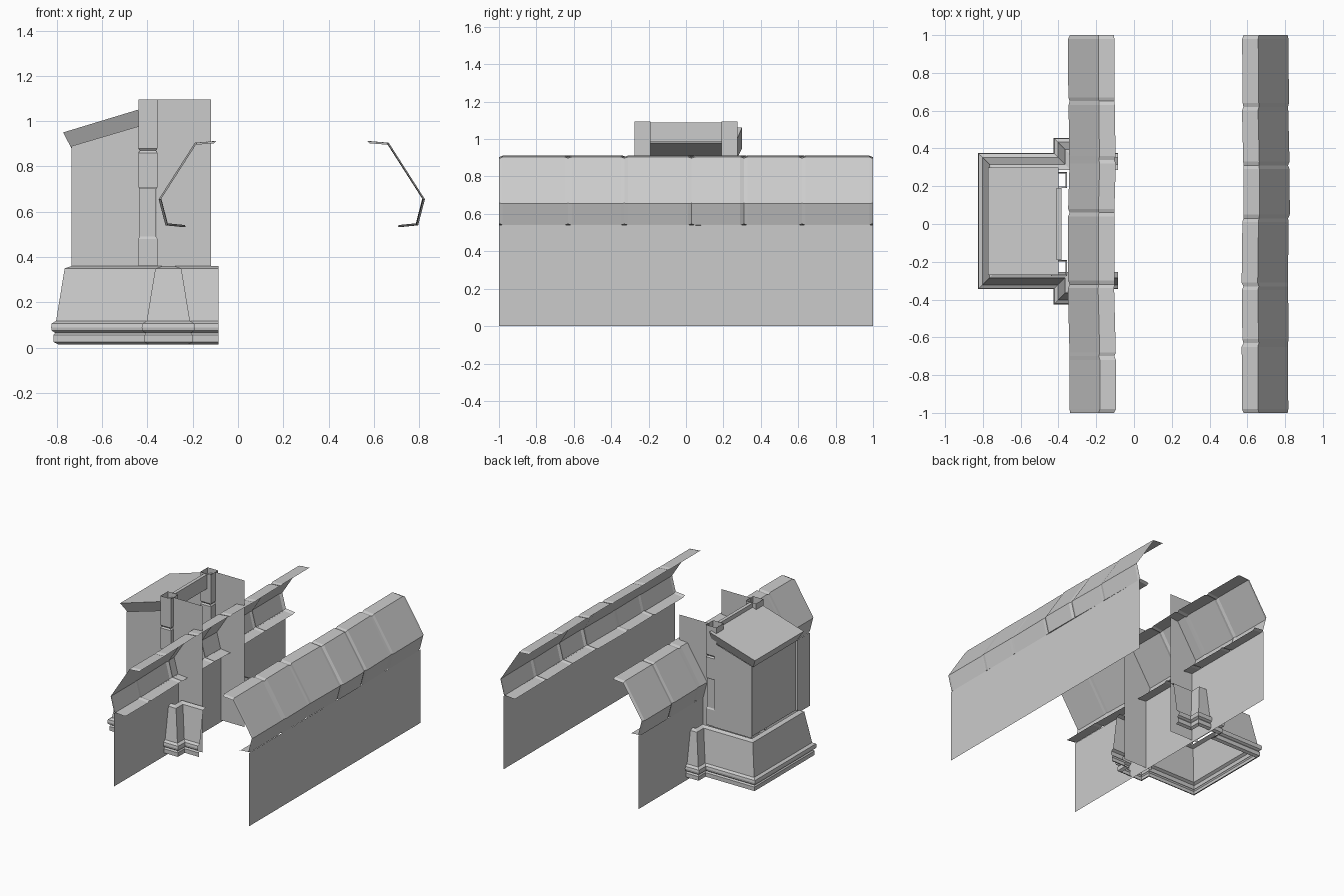
import bpy, bmesh, random
from mathutils import Vector

random.seed(4)
cube = bpy.data.objects.get("Cube")
if cube:
    bpy.data.objects.remove(cube)

stone = bpy.data.materials.new("grey stone")
stone.use_nodes = True
GREY = (0.6, 0.6, 0.6, 1)
stone.diffuse_color = GREY
stone.node_tree.nodes["Principled BSDF"].inputs["Base Color"].default_value = GREY

MID = 0.015  # y centre of the buttress


def finish(bm, name):
    mesh = bpy.data.meshes.new(name)
    bm.to_mesh(mesh)
    bm.free()
    mesh.materials.append(stone)
    obj = bpy.data.objects.new(name, mesh)
    bpy.context.collection.objects.link(obj)
    return obj


def loft(name, rings, closed=False, caps=False, flip=False):
    """Skin a row of equal-length rings with quads."""
    bm = bmesh.new()
    rows = [[bm.verts.new(p) for p in ring] for ring in rings]
    count = len(rows[0])
    for a, b in zip(rows, rows[1:]):
        for i in range(count if closed else count - 1):
            j = (i + 1) % count
            bm.faces.new((a[i], a[j], b[j], b[i]))
    if caps:
        bm.faces.new(rows[0][::-1])
        bm.faces.new(rows[-1])
        bmesh.ops.recalc_face_normals(bm, faces=bm.faces)
    if flip:
        bmesh.ops.reverse_faces(bm, faces=bm.faces)
    return finish(bm, name)


def rect(x0, x1, y0, y1, z):
    return [(x0, y0, z), (x1, y0, z), (x1, y1, z), (x0, y1, z)]


# Coping cross-section: top lip, slope, undercut and bottom flange
COPING = [(0.575, 0.912), (0.66, 0.905), (0.82, 0.655), (0.79, 0.54), (0.71, 0.532)]


def coping(name, joints, place, flip):
    def ring(y, shrink, jitter):
        centre = Vector((0.69, 0.72))
        pts = [centre + (Vector(p) - centre) * (1 - shrink) for p in COPING]
        return [(place(p.x + jitter), y, p.y) for p in pts]

    rings = [ring(-1, 0.05, 0)]
    edges = [-1] + joints + [1]
    for start, end in zip(edges, edges[1:]):
        # each stone sits slightly differently, with a groove between stones
        rings.append(ring(start + 0.02, 0, random.uniform(-0.006, 0.006)))
        rings.append(ring(end - 0.02, 0, random.uniform(-0.006, 0.006)))
        rings.append(ring(end, 0.05 if end == 1 else 0.035, 0))
    loft(name, rings, flip=flip)


def wall(name, x, flip):
    loft(name, [[(x, -1, 0), (x, 1, 0)], [(x, -1, 0.54), (x, 1, 0.54)]], flip=flip)


# Parapet walls with coping stones
coping("left_coping", [-0.63, -0.33, 0.03, 0.31, 0.62], lambda x: x, False)
coping("right_coping", [-0.7, -0.32, 0.06, 0.34, 0.65], lambda x: 0.475 - x, True)
wall("left_wall", 0.788, False)
wall("right_wall", -0.312, True)


# Buttress plinth: stepped plan swept up a moulded profile
def plinth_ring(inset, z):
    back, wing, side = -0.825 + inset, 0.44 - inset, 0.36 - inset
    wing_a, wing_b = -0.425 + inset, -0.19 - inset
    half = [(-0.085, side), (wing_b, side), (wing_b, wing),
            (wing_a, wing), (wing_a, side), (back, side)]
    full = half + [(x, -y) for x, y in reversed(half)]
    return [(x, y + MID, z) for x, y in full]


PLINTH = [(0.03, 0.015), (0.01, 0.025), (0.01, 0.055), (0.018, 0.065),
          (0.003, 0.075), (0, 0.09), (0.003, 0.107), (0.022, 0.118),
          (0.06, 0.35), (0.09, 0.36)]
loft("buttress_plinth", [plinth_ring(i, z) for i, z in PLINTH])

# Buttress body: two sides and a back face with a sunken panel
BACK, FRONT, HALF = -0.735, -0.43, 0.265
bm = bmesh.new()


def quad(*pts):
    return bm.faces.new([bm.verts.new(p) for p in pts])


y0, y1 = MID - HALF, MID + HALF
for y in (y0, y1):
    side = [(BACK, y, 0.36), (FRONT, y, 0.36), (FRONT, y, 0.98), (BACK, y, 0.89)]
    quad(*(side if y == y0 else side[::-1]))
panel = quad((BACK, y1, 0.36), (BACK, y0, 0.36), (BACK, y0, 0.89), (BACK, y1, 0.89))
bmesh.ops.inset_region(bm, faces=[panel], thickness=0.04)
bmesh.ops.inset_region(bm, faces=[panel], thickness=0.008, depth=-0.018)
finish(bm, "buttress_body")


# Sloping roof slab, narrower underneath
def roof_ring(x0, z0, z1, half):
    return [(x0, MID - half, z0), (-0.4, MID - half, z1),
            (-0.4, MID + half, z1), (x0, MID + half, z0)]


loft("buttress_roof", [roof_ring(-0.735, 0.88, 0.98, 0.25),
                       roof_ring(-0.772, 0.95, 1.063, 0.285)], closed=True, caps=True)

# Pilasters with a recessed waist, and the flat cheek walls beside them
WAIST = [(0, 0.36), (0, 0.48), (0.006, 0.49), (0.006, 0.7), (0, 0.71),
         (0, 0.86), (0.008, 0.87), (0, 0.88), (0, 1.095)]
for word, s in (("left", 1), ("right", -1)):
    rings = []
    for d, z in WAIST:
        a, b = sorted((s * (0.19 + d), s * (0.275 - d)))
        rings.append(rect(-0.44 + d, -0.355 - d, a, b, z))
    loft(word + "_pilaster", rings, closed=True)
    y = s * 0.245
    loft(word + "_cheek", [[(-0.36, y, 0.015), (-0.12, y, 0.015)],
                           [(-0.36, y, 1.095), (-0.12, y, 1.095)]], flip=s > 0)

# Lintel between the pilasters
loft("lintel", [rect(-0.41, -0.385, -0.19, 0.19, z) for z in (0.985, 1.09)],
     closed=True, caps=True)
